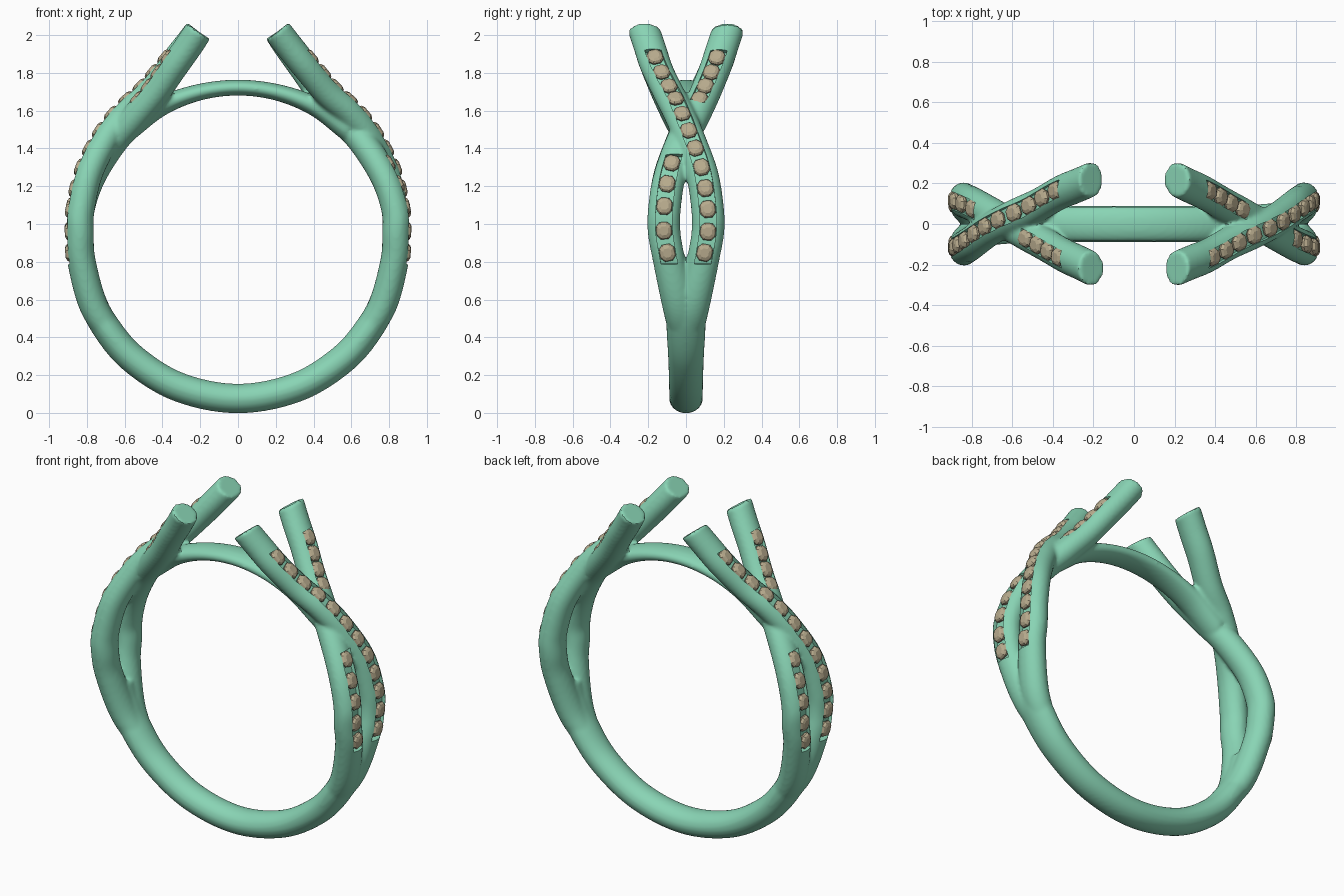
import bpy, bmesh, math
from mathutils import Vector, Matrix

if "Cube" in bpy.data.objects:
    bpy.data.objects.remove(bpy.data.objects["Cube"])

CZ = 0.917                      # centre height of the finger hole
HALF_TURN = Matrix.Rotation(math.pi, 4, 'Z')


def material(name, color):
    m = bpy.data.materials.new(name)
    m.diffuse_color = color
    m.use_nodes = True
    m.node_tree.nodes["Principled BSDF"].inputs["Base Color"].default_value = m.diffuse_color
    return m


METAL = material("green_metal", (0.25, 0.66, 0.46, 1))
STONE = material("tan_stone", (0.48, 0.41, 0.27, 1))


def make_object(name, bm, mat):
    bmesh.ops.recalc_face_normals(bm, faces=bm.faces)
    me = bpy.data.meshes.new(name)
    bm.to_mesh(me)
    bm.free()
    me.materials.append(mat)
    ob = bpy.data.objects.new(name, me)
    bpy.context.collection.objects.link(ob)
    return ob


def frames(points, steps=10):
    """Catmull-Rom through (x, y, z, ry, rn); returns (pos, tangent, normal, ry, rn)."""
    P = [Vector(p) for p in points]
    P = [2 * P[0] - P[1]] + P + [2 * P[-1] - P[-2]]
    S = []
    for i in range(1, len(P) - 2):
        a, b, c, d = P[i - 1:i + 3]
        for k in range(steps):
            t = k / steps
            S.append(0.5 * (2 * b + (c - a) * t + (2 * a - 5 * b + 4 * c - d) * t * t
                            + (3 * b - a - 3 * c + d) * t ** 3))
    S.append(P[-2])
    out = []
    for i, s in enumerate(S):
        t = Vector((S[min(i + 1, len(S) - 1)] - S[max(i - 1, 0)])[:3]).normalized()
        n = Vector((-t.z, 0, t.x)).normalized()
        out.append((Vector(s[:3]), t, n, s[3], s[4]))
    return out


def ellipse(ry, rn, sides=32):
    return [(ry * math.cos(2 * math.pi * k / sides), rn * math.sin(2 * math.pi * k / sides))
            for k in range(sides)]


def slot(ry, rn):
    return [(-.044, rn - .034), (.044, rn - .034), (.044, rn + .02), (-.044, rn + .02)]


def sweep(name, fr, section):
    bm = bmesh.new()
    rings = []
    for p, t, n, ry, rn in fr:
        rings.append([bm.verts.new(p + Vector((0, y, 0)) + n * h) for y, h in section(ry, rn)])
    for r, q in zip(rings, rings[1:]):
        for k in range(len(r)):
            j = (k + 1) % len(r)
            bm.faces.new((r[k], r[j], q[j], q[k]))
    bm.faces.new(rings[0])
    bm.faces.new(rings[-1])
    return make_object(name, bm, METAL)


def apply_modifier(ob, kind, **settings):
    m = ob.modifiers.new(kind, kind)
    for key, value in settings.items():
        setattr(m, key, value)
    bpy.context.view_layer.objects.active = ob
    bpy.ops.object.modifier_apply(modifier=m.name)


def between(fr, z0, z1):
    return [f for f in fr if z1 <= f[0].z <= z0]


def stone_row(name, fr, count):
    """Faceted cushion stones spaced evenly along a stretch of strand."""
    dist = [0]
    for a, b in zip(fr, fr[1:]):
        dist.append(dist[-1] + (b[0] - a[0]).length)
    outline = [(1, .5), (.5, 1), (-.5, 1), (-1, .5), (-1, -.5), (-.5, -1), (.5, -1), (1, -.5)]
    bm = bmesh.new()
    for i in range(count):
        d = dist[-1] * i / (count - 1)
        k = min(max(j for j in range(len(dist)) if dist[j] <= d + 1e-6), len(fr) - 2)
        f = (d - dist[k]) / (dist[k + 1] - dist[k])
        p = fr[k][0].lerp(fr[k + 1][0], f)
        t = fr[k][1].lerp(fr[k + 1][1], f).normalized()
        n = fr[k][2].lerp(fr[k + 1][2], f)
        n = (n - t * n.dot(t)).normalized()
        b = n.cross(t)
        rings = []
        for r, h in ((.022, .004), (.036, -.003), (.043, -.015), (.042, -.024), (.025, -.045)):
            rings.append([bm.verts.new(p + n * (fr[k][4] + h) + (t * u * 1.06 + b * v * .96) * r)
                          for u, v in outline])
        for r, q in zip(rings, rings[1:]):
            for s in range(8):
                bm.faces.new((r[s], r[s - 1], q[s - 1], q[s]))
        bm.faces.new(rings[0])
        bm.faces.new(rings[-1])
    return make_object(name, bm, STONE)


def with_half_turn(ob):
    c = ob.copy()
    c.data = ob.data.copy()
    c.data.transform(HALF_TURN)
    c.name = ob.name + "_left"
    bpy.context.collection.objects.link(c)
    return [ob, c]


def with_radii(path):
    n = len(path)
    return [(x, y, z) + ((.06, .06) if i == n - 1 else (.087, .075))
            for i, (x, y, z) in enumerate(path)]


# Two crossing strands of the right shoulder, from beyond the tip down to the shank
over = frames(with_radii([
    (.21, -.22, 2.02), (.28, -.19, 1.93), (.365, -.155, 1.825), (.48, -.09, 1.69),
    (.60, -.035, 1.58), (.70, .02, 1.45), (.79, .085, 1.27), (.835, .115, 1.07),
    (.838, .115, .95), (.828, .088, .80), (.757, .036, .55), (.62, .012, .35)]))
under = frames(with_radii([
    (.21, .22, 2.02), (.27, .19, 1.93), (.345, .155, 1.825), (.44, .10, 1.69),
    (.55, .04, 1.56), (.67, -.03, 1.42), (.78, -.09, 1.24), (.835, -.115, 1.07),
    (.838, -.115, .95), (.828, -.088, .80), (.757, -.036, .55), (.62, -.012, .35)]))
parts = with_half_turn(sweep("over_strand", over, ellipse))
parts += with_half_turn(sweep("under_strand", under, ellipse))


def arc(degrees_ry_rn, inner=.763):
    pts = []
    for deg, ry, rn in degrees_ry_rn:
        a, r = math.radians(deg), inner + max(rn, .04)
        pts.append((r * math.cos(a), 0, CZ + r * math.sin(a), ry, rn))
    return frames(pts)


# Lower shank, widening into the shoulders (listed clockwise)
half = [(-13, .09, .055), (-22, .105, .07), (-32, .105, .076), (-48, .095, .078), (-68, .09, .078)]
shank = half + [(-90, .089, .078)] + [(-180 - d, a, b) for d, a, b in reversed(half)]
parts.append(sweep("shank", arc(shank), ellipse))

# Thin bridge over the top of the finger hole
bridge = [(135, .085, .065), (120, .087, .052), (105, .088, .044), (90, .088, .042),
          (75, .088, .044), (60, .087, .052), (45, .085, .065)]
parts.append(sweep("bridge", arc(bridge), ellipse))

# Fuse everything into one softly blended band
bpy.ops.object.select_all(action='DESELECT')
for p in parts:
    p.select_set(True)
band = parts[0]
bpy.context.view_layer.objects.active = band
bpy.ops.object.join()
band.name = "ring_band"
apply_modifier(band, 'REMESH', mode='VOXEL', voxel_size=.011)
apply_modifier(band, 'SMOOTH', factor=.5, iterations=6)

# Cutters: stone channels, and slanted blocks that trim the strand tips
bm = bmesh.new()
bmesh.ops.create_cube(bm, size=1)
x_axis, z_axis = Vector((-.82, 0, .58)), Vector((.58, 0, .82))
centre = Vector((.27, 0, 1.94)) + x_axis * .1
for v in bm.verts:
    v.co = centre + x_axis * v.co.x * .2 + Vector((0, v.co.y * .7, 0)) + z_axis * v.co.z * .25
cutters = with_half_turn(make_object("tip_cutter", bm, METAL))
for fr, z0, z1 in ((over, 1.885, .80), (under, 1.885, 1.60), (under, 1.345, .80)):
    cutters += with_half_turn(sweep("channel_cutter", between(fr, z0, z1), slot))
for c in cutters:
    apply_modifier(band, 'BOOLEAN', operation='DIFFERENCE', solver='EXACT', object=c)
    bpy.data.objects.remove(c)
bpy.ops.object.select_all(action='DESELECT')
band.select_set(True)
bpy.context.view_layer.objects.active = band
bpy.ops.object.shade_smooth_by_angle(angle=math.radians(40))

# Stones on both shoulders
for name, fr, z0, z1, count in (("over_stones", over, 1.85, .845, 12),
                                ("under_upper_stones", under, 1.85, 1.62, 4),
                                ("under_lower_stones", under, 1.31, .845, 5)):
    with_half_turn(stone_row(name, between(fr, z0, z1), count))
